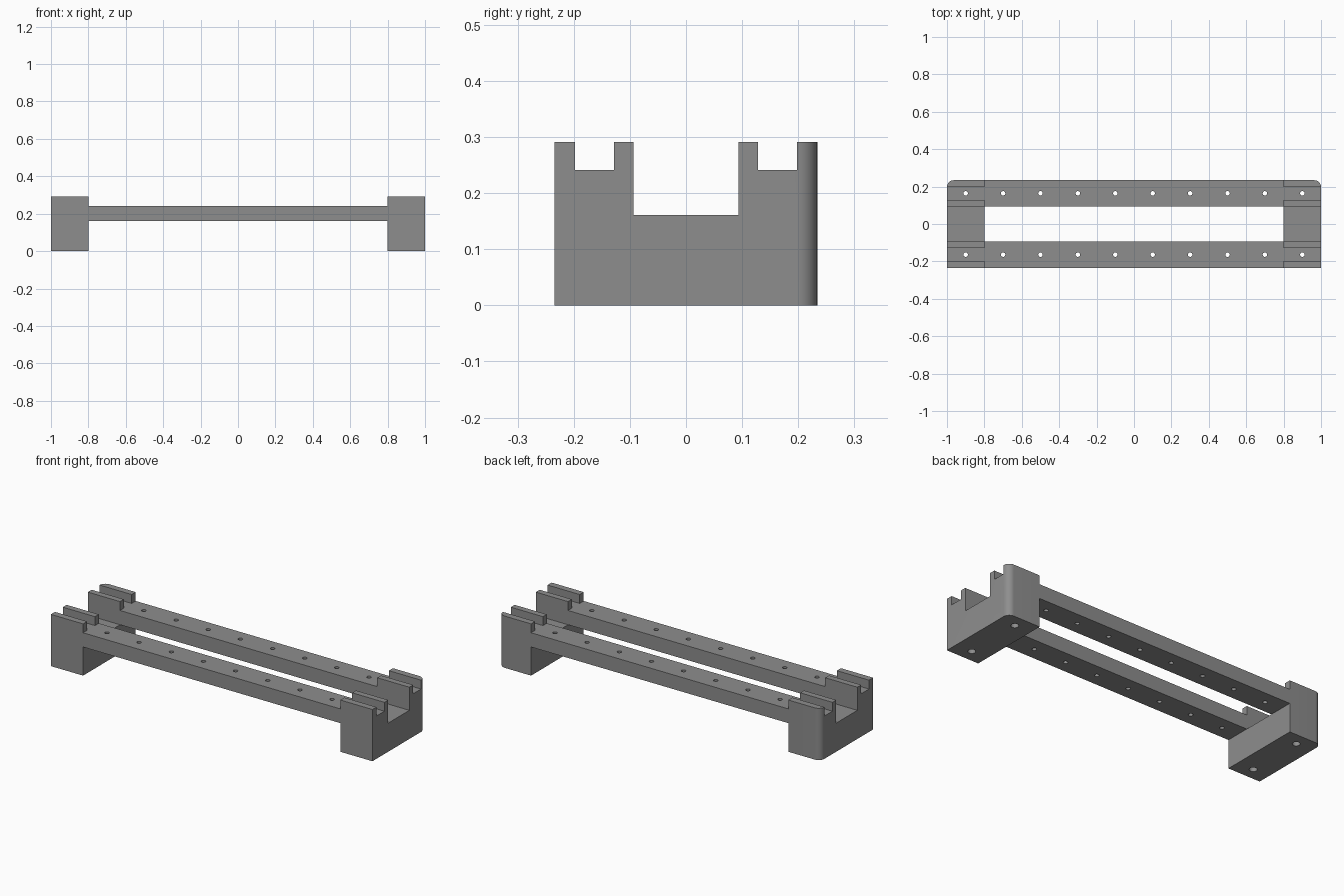
import bpy
import bmesh
from mathutils import Matrix

if "Cube" in bpy.data.objects:
    bpy.data.objects.remove(bpy.data.objects["Cube"])

HALF_X, HALF_Y, HEIGHT = 1.0, 0.234, 0.291
INNER_X = 0.8                            # inner face of the end blocks
RAIL_Y, RAIL_LOW, RAIL_TOP = 0.094, 0.161, 0.241
GROOVE_Y, GROOVE_HALF = 0.163, 0.035
HOLE_Y, HOLE_R = 0.164, 0.012
ROUND = 0.036
OVER = 0.1                               # how far cutters overshoot

grey = bpy.data.materials.new("mid_grey")
colour = (0.27, 0.27, 0.27, 1)
grey.use_nodes = True
grey.diffuse_color = colour
grey.node_tree.nodes["Principled BSDF"].inputs["Base Color"].default_value = colour


def add_box(bm, x, y, z):
    """Box from three (low, high) ranges."""
    lows, highs = zip(x, y, z)
    size = [h - l for l, h in zip(lows, highs)]
    centre = [(h + l) / 2 for l, h in zip(lows, highs)]
    matrix = Matrix.Translation(centre) @ Matrix.Diagonal((*size, 1))
    return bmesh.ops.create_cube(bm, size=1, matrix=matrix)["verts"]


def make_object(name, bm):
    mesh = bpy.data.meshes.new(name)
    bm.to_mesh(mesh)
    bm.free()
    mesh.materials.append(grey)
    obj = bpy.data.objects.new(name, mesh)
    bpy.context.collection.objects.link(obj)
    return obj


def cut(target, bm):
    """Subtract the cutter shape from the target and discard the cutter."""
    cutter = make_object("cutter", bm)
    cutter.hide_render = True
    mod = target.modifiers.new("cut", "BOOLEAN")
    mod.operation, mod.solver, mod.object = "DIFFERENCE", "EXACT", cutter
    bpy.ops.object.modifier_apply(modifier=mod.name)
    bpy.data.objects.remove(cutter)


def cut_box(target, x, y, z):
    bm = bmesh.new()
    add_box(bm, x, y, z)
    cut(target, bm)


# Solid blank with the two back corners rounded
bm = bmesh.new()
add_box(bm, (-HALF_X, HALF_X), (-HALF_Y, HALF_Y), (0, HEIGHT))
corners = [e for e in bm.edges if all(v.co.y > 0 for v in e.verts)
           and abs(e.verts[0].co.z - e.verts[1].co.z) > 0.1]
bmesh.ops.bevel(bm, geom=corners, offset=ROUND, segments=10, profile=0.5, affect="EDGES")
frame = make_object("rail_frame", bm)
bpy.context.view_layer.objects.active = frame
frame.select_set(True)

long_x, wide_y = (-HALF_X - OVER, HALF_X + OVER), (-HALF_Y - OVER, HALF_Y + OVER)
span = (-INNER_X, INNER_X)
up = HEIGHT + OVER

# Spaces above and below the rails, and between them
cut_box(frame, span, wide_y, (-OVER, RAIL_LOW))
cut_box(frame, span, wide_y, (RAIL_TOP, up))
cut_box(frame, span, (-RAIL_Y, RAIL_Y), (-OVER, up))

# Wide centre channel and the two narrow grooves across the end blocks
cut_box(frame, long_x, (-RAIL_Y, RAIL_Y), (RAIL_LOW, up))
for side in (-1, 1):
    y = side * GROOVE_Y
    cut_box(frame, long_x, (y - GROOVE_HALF, y + GROOVE_HALF), (RAIL_TOP, up))

# Rows of screw holes through the rails and end blocks
bm = bmesh.new()
for side in (-1, 1):
    for i in range(10):
        place = Matrix.Translation((-0.9 + 0.2 * i, side * HOLE_Y, HEIGHT / 2))
        bmesh.ops.create_cone(bm, cap_ends=True, segments=20, radius1=HOLE_R,
                              radius2=HOLE_R, depth=1, matrix=place)
cut(frame, bm)

# Wider recesses under the end blocks
bm = bmesh.new()
for x in (-0.9, 0.9):
    for side in (-1, 1):
        place = Matrix.Translation((x, side * HOLE_Y, 0))
        bmesh.ops.create_cone(bm, cap_ends=True, segments=20, radius1=0.02,
                              radius2=0.02, depth=0.08, matrix=place)
cut(frame, bm)

bpy.ops.object.shade_smooth_by_angle(angle=0.52)
